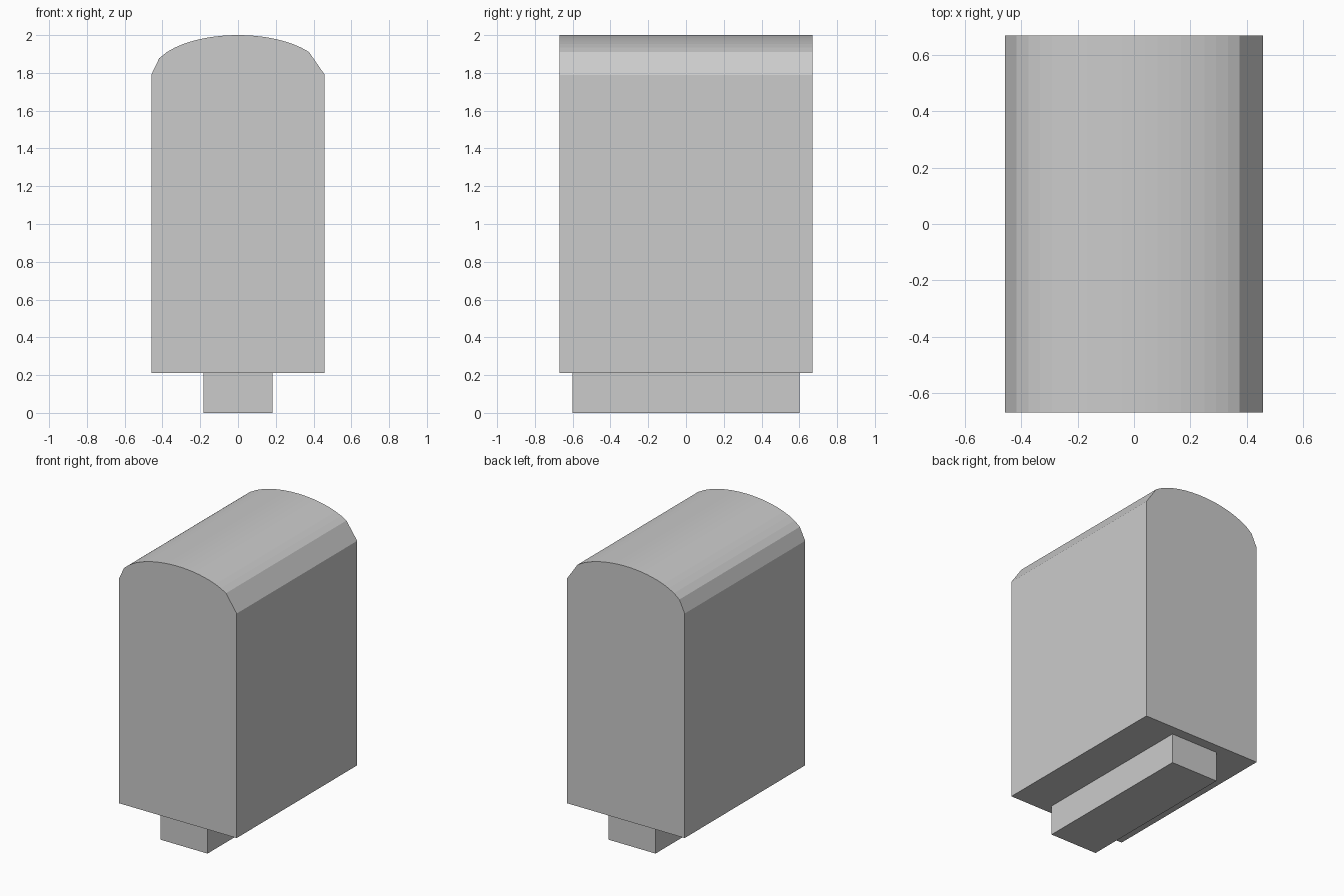
import bpy, bmesh, math

if "Cube" in bpy.data.objects:
    bpy.data.objects.remove(bpy.data.objects["Cube"])

W, D = 0.459, 0.67          # half width and half depth of the body
Z0, Z1, TOP = 0.21, 1.79, 2.0


def prism(name, profile, half_depth):
    """Extrude a closed x/z profile along y."""
    bm = bmesh.new()
    face = bm.faces.new([bm.verts.new((x, -half_depth, z)) for x, z in profile])
    ext = bmesh.ops.extrude_face_region(bm, geom=[face])
    verts = [g for g in ext["geom"] if isinstance(g, bmesh.types.BMVert)]
    bmesh.ops.translate(bm, verts=verts, vec=(0, 2 * half_depth, 0))
    bmesh.ops.recalc_face_normals(bm, faces=bm.faces)
    mesh = bpy.data.meshes.new(name)
    bm.to_mesh(mesh)
    bm.free()
    obj = bpy.data.objects.new(name, mesh)
    bpy.context.collection.objects.link(obj)
    return obj


def rect(half_width, low, high):
    return [(-half_width, low), (half_width, low), (half_width, high), (-half_width, high)]


# Foot block and main body
prism("foot", rect(0.183, 0, Z0), 0.60)
prism("body", rect(W, Z0, Z1), D)

# Arched top: elliptical steps, with one wider chamfer facet at the right end
STEPS = 22
xs = [-W + 2 * W * i / STEPS for i in range(STEPS - 1)] + [W]
arch = [(x, Z1 + (TOP - Z1) * math.sqrt(max(0, 1 - (x / W) ** 2))) for x in xs]
prism("arched_top", arch, D)
